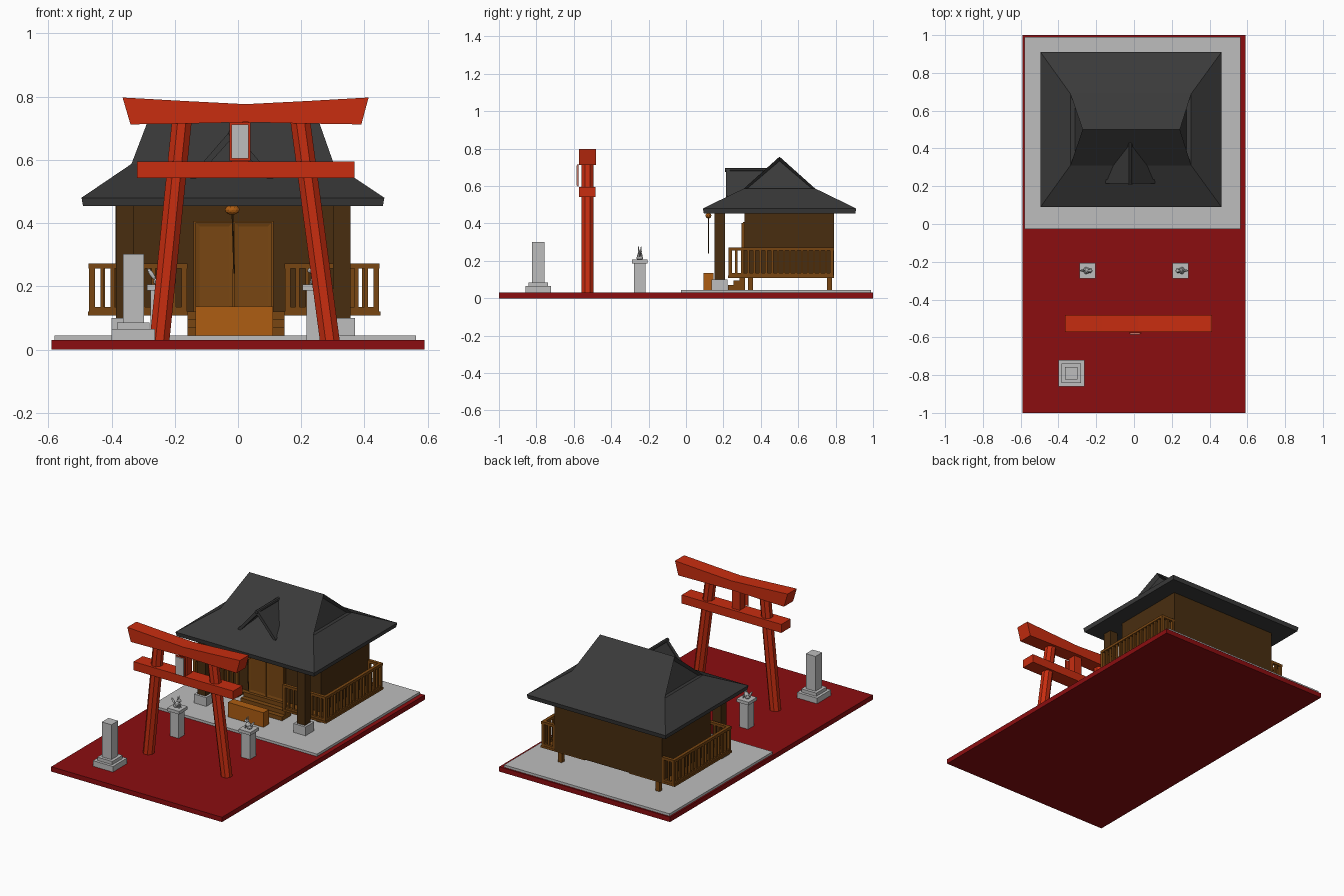
import bpy, bmesh, math
from mathutils import Vector, Matrix

cube = bpy.data.objects.get("Cube")
if cube:
    bpy.data.objects.remove(cube, do_unlink=True)


def material(name, rgb):
    m = bpy.data.materials.new(name)
    m.use_nodes = True
    col = (*rgb, 1)
    m.diffuse_color = col
    m.node_tree.nodes["Principled BSDF"].inputs["Base Color"].default_value = col
    return m


CRIMSON = material("crimson ground", (0.26, 0.004, 0.005))
STONE = material("pale stone", (0.51, 0.51, 0.51))
VERMILION = material("vermilion", (0.58, 0.026, 0.005))
SLATE = material("slate roof", (0.042, 0.042, 0.042))
DARK = material("dark timber", (0.066, 0.027, 0.005))
BROWN = material("brown timber", (0.19, 0.062, 0.006))
AMBER = material("amber wood", (0.42, 0.11, 0.006))


def finish(name, bm, mat):
    bmesh.ops.recalc_face_normals(bm, faces=bm.faces)
    me = bpy.data.meshes.new(name)
    bm.to_mesh(me)
    bm.free()
    me.materials.append(mat)
    ob = bpy.data.objects.new(name, me)
    bpy.context.collection.objects.link(ob)
    return ob


def add_box(bm, x, y, z):
    size = Matrix.Diagonal((x[1] - x[0], y[1] - y[0], z[1] - z[0], 1))
    mid = Matrix.Translation((sum(x) / 2, sum(y) / 2, sum(z) / 2))
    bmesh.ops.create_cube(bm, size=1, matrix=mid @ size)


def box(name, x, y, z, mat):
    bm = bmesh.new()
    add_box(bm, x, y, z)
    return finish(name, bm, mat)


def block(name, cx, cy, w, z, mat):
    return box(name, (cx - w / 2, cx + w / 2), (cy - w / 2, cy + w / 2), z, mat)


def loft(name, rings, mat):
    """Skin equal-length rings of points and cap both ends."""
    bm = bmesh.new()
    vs = [[bm.verts.new(p) for p in r] for r in rings]
    n = len(rings[0])
    for a, b in zip(vs, vs[1:]):
        for i in range(n):
            bm.faces.new((a[i], a[(i + 1) % n], b[(i + 1) % n], b[i]))
    bm.faces.new(vs[0])
    bm.faces.new(vs[-1])
    return finish(name, bm, mat)


def column(name, p, q, r, n, mat):
    def ring(c):
        return [(c[0] + r * math.cos((i + .5) * math.tau / n),
                 c[1] + r * math.sin((i + .5) * math.tau / n), c[2]) for i in range(n)]
    return loft(name, [ring(p), ring(q)], mat)


def ball(name, c, scale, mat, rot=0):
    bm = bmesh.new()
    bmesh.ops.create_icosphere(bm, subdivisions=2, radius=1,
                               matrix=Matrix.Translation(c) @ Matrix.Rotation(rot, 4, 'Y')
                               @ Matrix.Diagonal((*scale, 1)))
    return finish(name, bm, mat)


# Ground and paved terrace
box("ground", (-.59, .59), (-1, 1), (0, .03), CRIMSON)
box("terrace", (-.58, .563), (-.026, .99), (.03, .045), STONE)

# Gate: leaning posts, tie beam, upswept top beam, tablet
for side, xb, xt in (("right", -.248, -.177), ("left", .29, .196)):
    column(f"gate_post_{side}", (xb, -.527, .03), (xt, -.527, .73), .034, 8, VERMILION)
box("gate_tie_beam", (-.32, .368), (-.573, -.483), (.542, .595), VERMILION)
profile = [(-.365, .797), (-.17, .786), (.024, .776), (.22, .786), (.413, .797),
           (.39, .712), (.2, .715), (.024, .719), (-.15, .715), (-.34, .712)]
loft("gate_top_beam", [[(x, y, z) for x, z in profile] for y in (-.571, -.481)], VERMILION)
box("gate_strut", (-.02, .034), (-.552, -.502), (.59, .73), VERMILION)
box("tablet_frame", (-.027, .04), (-.58, -.574), (.597, .718), VERMILION)
box("tablet_panel", (-.02, .033), (-.586, -.578), (.604, .711), STONE)

# Stone marker pillar on stepped base
block("marker_base", -.331, -.79, .138, (.03, .065), STONE)
block("marker_step", -.331, -.79, .103, (.065, .085), STONE)
block("marker_shaft", -.331, -.79, .066, (.085, .302), STONE)

# Guardian statues on pedestals, facing each other
for side, s in (("right", -1), ("left", 1)):
    cx, cy = s * .246, -.247
    block(f"pedestal_{side}", cx, cy, .06, (.03, .187), STONE)
    block(f"pedestal_cap_{side}", cx, cy, .083, (.187, .206), STONE)
    ball(f"guardian_body_{side}", (cx, cy, .225), (.014, .015, .025), STONE, -s * .35)
    ball(f"guardian_haunch_{side}", (cx + s * .008, cy, .215), (.014, .019, .012), STONE)
    ball(f"guardian_head_{side}", (cx - s * .012, cy, .25), (.015, .011, .01), STONE)
    ball(f"guardian_tail_{side}", (cx + s * .027, cy, .238), (.007, .006, .022), STONE, s * .6)
    for k in (-1, 1):
        ball(f"guardian_ear_{side}_{k}", (cx - s * .008, cy + k * .007, .265),
             (.003, .003, .013), STONE)
        column(f"guardian_leg_{side}_{k}", (cx - s * .017, cy + k * .008, .206),
               (cx - s * .009, cy + k * .008, .235), .004, 6, STONE)

# Hall walls, stilts, porch pillars
box("hall_walls", (-.387, .355), (.313, .79), (.113, .47), DARK)
for x in (-.35, .325):
    for y in (.345, .767):
        block("stilt", x, y, .027, (.045, .12), BROWN)
for x in (-.358, .328):
    block("pillar_footing", x, .18, .085, (.045, .1), STONE)
    block("porch_pillar", x, .18, .056, (.1, .46), DARK)

# Deck
box("deck_right", (-.475, -.16), (.225, .79), (.108, .121), BROWN)
box("deck_left", (.147, .45), (.225, .79), (.108, .121), BROWN)


def railing(name, p, q):
    """Top and bottom rails with evenly spaced balusters from p to q."""
    bm = bmesh.new()
    p, q = Vector(p), Vector(q)
    lo, hi = [min(a, b) for a, b in zip(p, q)], [max(a, b) for a, b in zip(p, q)]
    for z, w in (((.118, .134), .008), ((.256, .272), .01)):
        add_box(bm, (lo[0] - w, hi[0] + w), (lo[1] - w, hi[1] + w), z)
    n = max(2, round((q - p).length / .032))
    for i in range(n + 1):
        c = p.lerp(q, i / n)
        w = .009 if i in (0, n) else .006
        add_box(bm, (c.x - w, c.x + w), (c.y - w, c.y + w), (.12, .262))
    return finish(name, bm, BROWN)


railing("railing_side_right", (-.462, .237), (-.462, .78))
railing("railing_side_left", (.437, .237), (.437, .78))
railing("railing_front_right", (-.462, .237), (-.17, .237))
railing("railing_front_left", (.437, .237), (.157, .237))
railing("railing_back_right", (-.462, .78), (-.392, .78))
railing("railing_back_left", (.437, .78), (.36, .78))

# Steps and offering box
for i in range(3):
    box(f"step_{i + 1}", (-.16, .147), (.225 + .03 * i, .315), (.045, .07 + .0255 * i), BROWN)
box("offering_box", (-.135, .11), (.094, .148), (.045, .136), AMBER)

# Double door with recessed panels
box("door_frame", (-.14, .113), (.304, .315), (.121, .407), BROWN)
for side, x0, x1 in (("right", -.134, -.016), ("left", -.011, .107)):
    bm = bmesh.new()
    add_box(bm, (x0, x1), (.298, .306), (.125, .402))
    bm.faces.ensure_lookup_table()
    front = min(bm.faces, key=lambda f: f.calc_center_median().y)
    bmesh.ops.inset_region(bm, faces=[front], thickness=.018, depth=-.004)
    finish(f"door_{side}", bm, BROWN)

# Bell and rope
ball("bell", (-.018, .12, .442), (.024, .016, .016), AMBER)
column("bell_rope", (-.012, .12, .24), (-.018, .12, .44), .003, 6, DARK)


# Hip-and-gable roof: under-eave, eave, break line, ridge
def rect(x0, x1, y0, y1, z):
    return [(x0, y0, z), (x1, y0, z), (x1, y1, z), (x0, y1, z)]


rings = [rect(-.49, .458, .095, .905, .454), rect(-.495, .463, .09, .91, .48),
         rect(-.337, .303, .31, .69, .587), rect(-.272, .243, .5, .5, .757)]
roof = loft("main_roof", rings, SLATE)
bm = bmesh.new()
bm.from_mesh(roof.data)
bmesh.ops.remove_doubles(bm, verts=bm.verts, dist=.0005)
bmesh.ops.dissolve_degenerate(bm, edges=bm.edges, dist=.0005)
bmesh.ops.recalc_face_normals(bm, faces=bm.faces)
gables = [f for f in bm.faces if f.calc_center_median().z > .6 and abs(f.normal.x) > .5]
bmesh.ops.inset_individual(bm, faces=gables, thickness=.016, depth=-.025)
bm.to_mesh(roof.data)
bm.free()

# Front dormer: two sloping panels, verge boards and ridge pole
for side, x in (("right", -.15), ("left", .11)):
    edge = [(-.02, .69), (x, .54), (x, .525), (-.02, .672)]
    loft(f"dormer_panel_{side}", [[(a, y, z) for a, z in edge] for y in (.222, .43)], SLATE)
    verge = [(-.02, .697), (x, .547), (x, .522), (-.02, .667)]
    loft(f"dormer_verge_{side}", [[(a, y, z) for a, z in verge] for y in (.215, .235)], SLATE)
pole = [[(-.02 + .011 * math.cos(i * math.tau / 8), y, .685 + .011 * math.sin(i * math.tau / 8))
         for i in range(8)] for y in (.208, .45)]
loft("dormer_ridge_pole", pole, SLATE)
